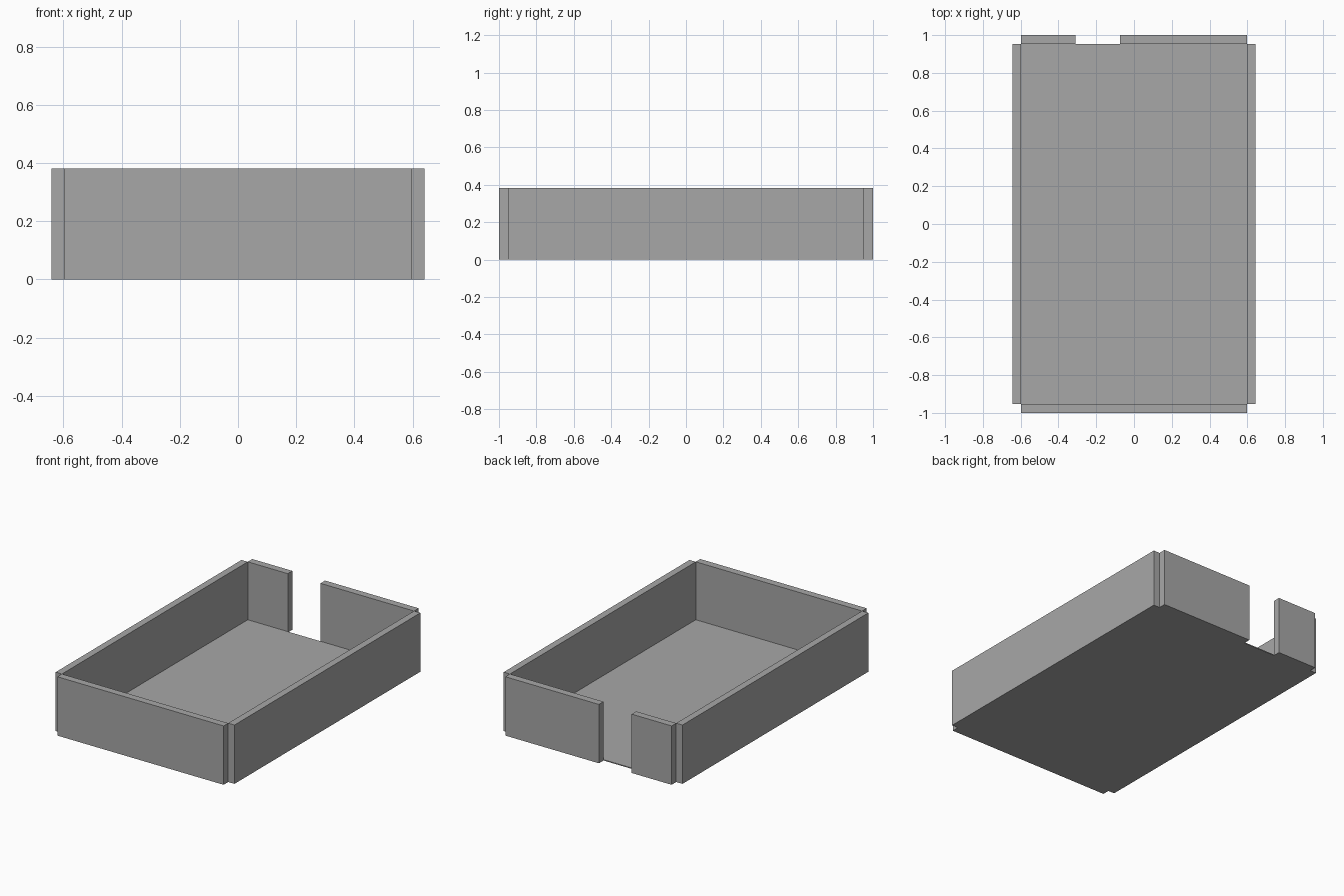
import bpy

cube = bpy.data.objects.get("Cube")
if cube:
    bpy.data.objects.remove(cube, do_unlink=True)

grey = bpy.data.materials.new("plain_grey")
grey.use_nodes = True
COLOUR = (0.39, 0.39, 0.39, 1)
grey.diffuse_color = COLOUR
grey.node_tree.nodes["Principled BSDF"].inputs["Base Color"].default_value = COLOUR

HEIGHT = 0.382
OUT_X, IN_X = 0.642, 0.597   # outer and inner faces of the side walls
OUT_Y, IN_Y = 1.0, 0.953     # outer and inner faces of the end walls
FLOOR = 0.006


def box(name, x0, x1, y0, y1, z1=HEIGHT):
    """Box standing on the ground between the given limits."""
    bpy.ops.mesh.primitive_cube_add(
        size=1, location=((x0 + x1) / 2, (y0 + y1) / 2, z1 / 2))
    obj = bpy.context.object
    obj.name = name
    obj.scale = (x1 - x0, y1 - y0, z1)
    bpy.ops.object.transform_apply(location=False, rotation=False, scale=True)
    obj.data.materials.append(grey)
    return obj


# Thin floor panel
box("floor", -IN_X, IN_X, -IN_Y, IN_Y, FLOOR)

# Long side walls, leaving the corners open
box("left_wall", IN_X, OUT_X, -IN_Y, IN_Y)
box("right_wall", -OUT_X, -IN_X, -IN_Y, IN_Y)

# Front wall, and back wall split by a full-height gap
box("front_wall", -IN_X, IN_X, -OUT_Y, -IN_Y)
box("back_wall_right", -IN_X, -0.31, IN_Y, OUT_Y)
box("back_wall_left", -0.075, IN_X, IN_Y, OUT_Y)
